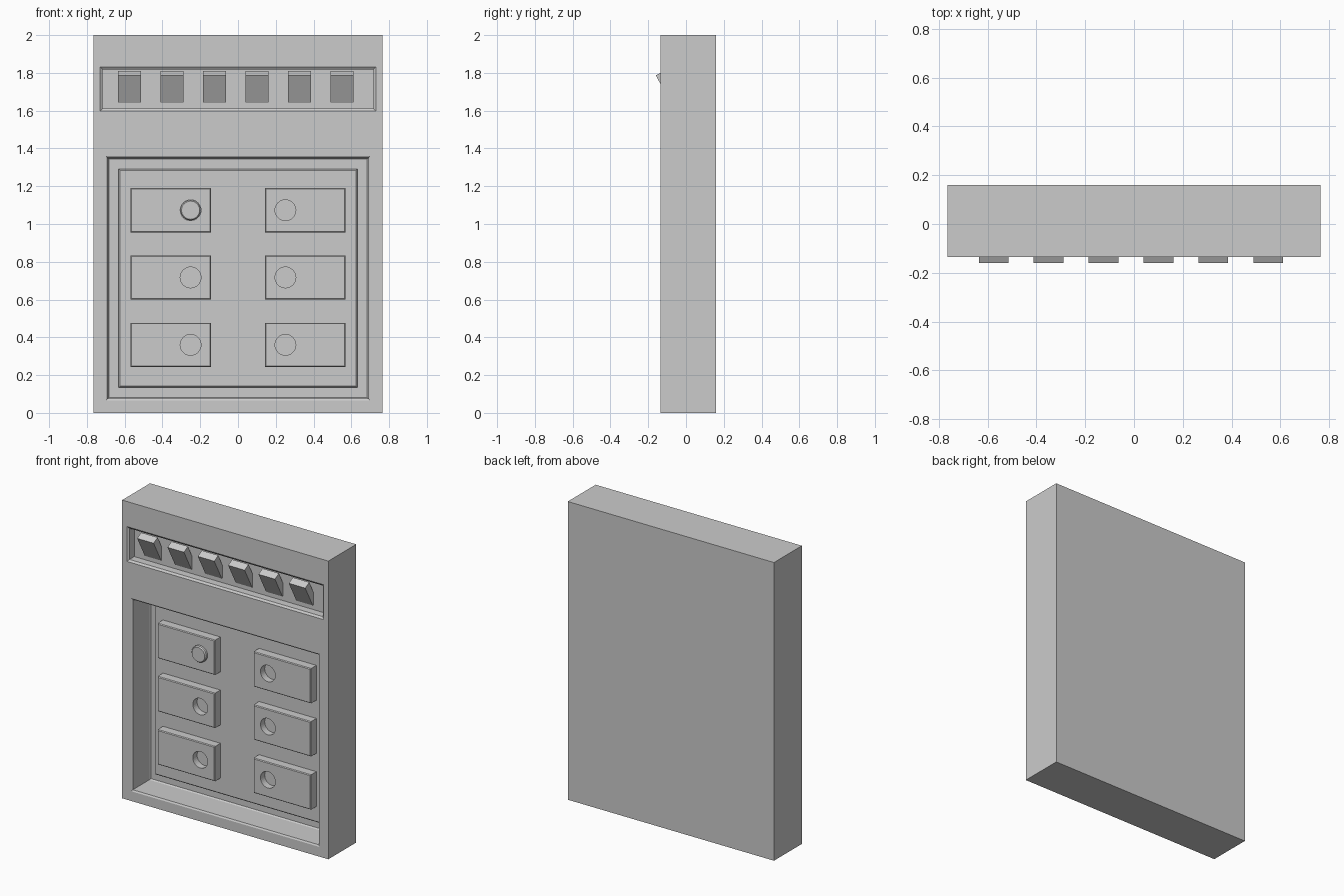
import bpy
import bmesh
from math import cos, sin, tau

cube = bpy.data.objects.get("Cube")
if cube:
    bpy.data.objects.remove(cube, do_unlink=True)

FRONT, BACK = -0.135, 0.16

grey = bpy.data.materials.new("light_grey")
grey.use_nodes = True
grey.diffuse_color = (0.6, 0.6, 0.6, 1)
grey.node_tree.nodes["Principled BSDF"].inputs["Base Color"].default_value = (0.6, 0.6, 0.6, 1)


def loft(name, rings):
    """Closed solid skinned through equal-length rings of points."""
    bm = bmesh.new()
    rows = [[bm.verts.new(p) for p in ring] for ring in rings]
    for a, b in zip(rows, rows[1:]):
        for i in range(len(a)):
            j = (i + 1) % len(a)
            bm.faces.new((a[i], a[j], b[j], b[i]))
    bm.faces.new(rows[0])
    bm.faces.new(rows[-1])
    bmesh.ops.recalc_face_normals(bm, faces=bm.faces)
    mesh = bpy.data.meshes.new(name)
    bm.to_mesh(mesh)
    bm.free()
    mesh.materials.append(grey)
    obj = bpy.data.objects.new(name, mesh)
    bpy.context.collection.objects.link(obj)
    return obj


def rect(cx, cz, hx, hz, depth):
    """Upright rectangle at a depth behind the front face."""
    y = FRONT + depth
    return [(cx - hx, y, cz - hz), (cx + hx, y, cz - hz),
            (cx + hx, y, cz + hz), (cx - hx, y, cz + hz)]


def plate(name, cx, cz, hx, hz, steps):
    """Stack of rectangles; each step is (inset, depth)."""
    return loft(name, [rect(cx, cz, hx - s, hz - s, d) for s, d in steps])


def disc(name, cx, cz, steps):
    """Round solid along y; each step is (radius, depth)."""
    return loft(name, [[(cx + r * cos(tau * i / 32), FRONT + d, cz + r * sin(tau * i / 32))
                        for i in range(32)] for r, d in steps])


def cut(target, cutter):
    cutter.hide_render = True
    mod = target.modifiers.new("cut", "BOOLEAN")
    mod.operation = "DIFFERENCE"
    mod.solver = "EXACT"
    mod.object = cutter
    bpy.context.view_layer.objects.active = target
    bpy.ops.object.modifier_apply(modifier=mod.name)
    bpy.data.objects.remove(cutter, do_unlink=True)


# Housing with a large lower recess and a shallow upper one
housing = plate("housing", 0, 1, 0.765, 1, [(0, 0), (0, BACK - FRONT)])
# widen the slab to its full height ring
cut(housing, plate("lower_cutter", 0, 0.713, 0.70, 0.648,
                   [(0, -0.05), (0, 0), (0.01, 0.006), (0.01, 0.18), (0.016, 0.19)]))
cut(housing, plate("upper_cutter", 0, 1.715, 0.73, 0.117,
                   [(0, -0.05), (0, 0), (0.013, 0.01), (0.013, 0.06)]))

# Raised panel on the floor of the lower recess
plate("inner_panel", 0, 0.713, 0.632, 0.578, [(0, 0.2), (0, 0.162), (0.008, 0.153)])

# Button plates in two columns, each with a round socket
for side, label in ((-1, "right"), (1, "left")):
    for row, z in enumerate((1.073, 0.717, 0.36)):
        button = plate(f"button_{label}_{row + 1}", side * 0.356, z, 0.213, 0.117,
                       [(0, 0.16), (0, 0.098), (0.005, 0.093)])
        x = side * 0.251
        cut(button, disc("socket_cutter", x, z, [(0.055, 0.05), (0.055, 0.138)]))
        # One socket holds a protruding knob
        if side < 0 and row == 0:
            disc("knob", x, z, [(0.054, 0.14), (0.054, 0.08), (0.048, 0.072)])

# Row of tilted switches in the upper recess
profile = [(-0.16, 1.787), (-0.117, 1.81), (-0.04, 1.66), (-0.08, 1.64)]
for i in range(6):
    x = -0.575 + i * 0.225
    loft(f"switch_{i + 1}", [[(x + h, y, z) for y, z in profile] for h in (-0.061, 0.061)])
